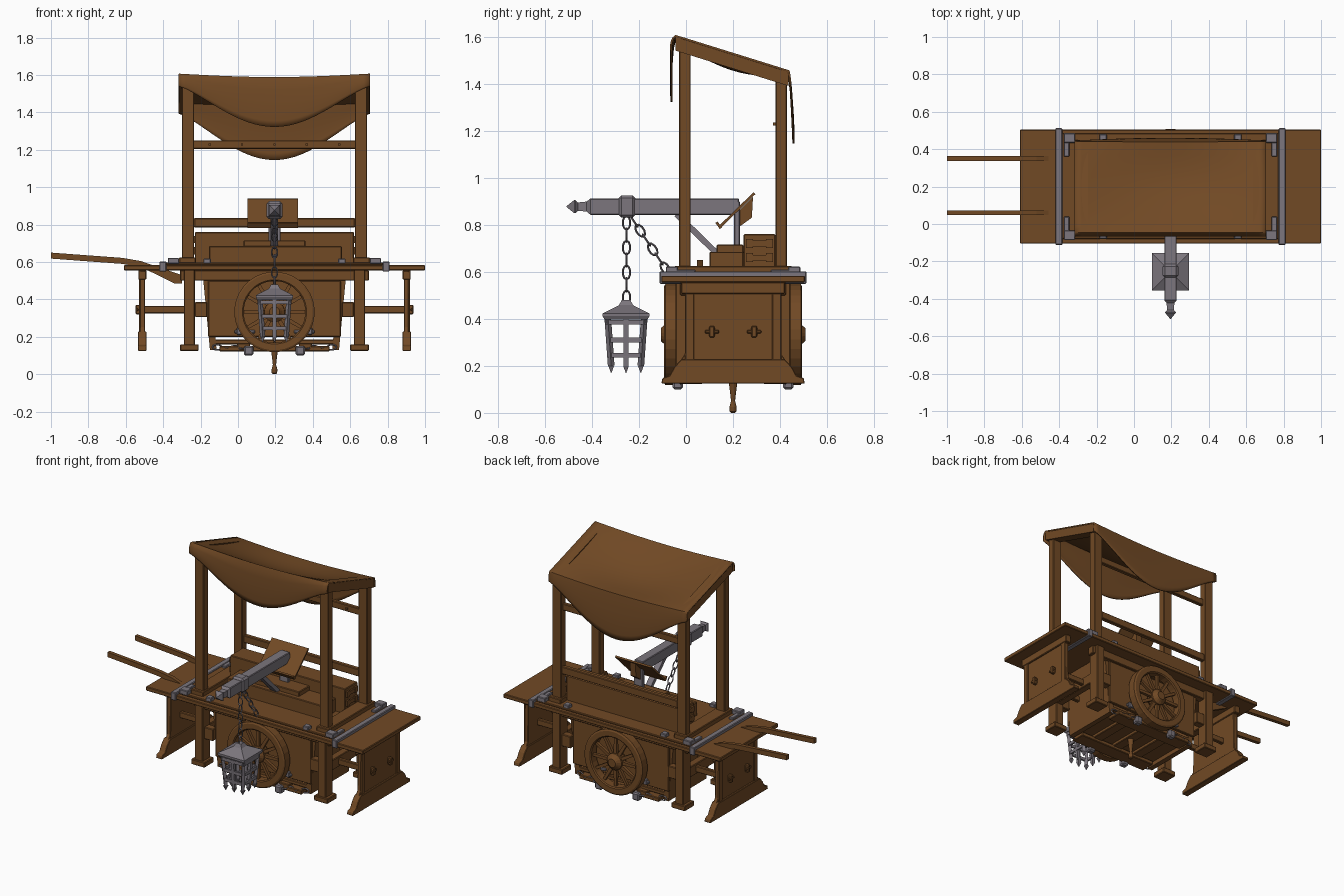
import bpy, bmesh, math
from mathutils import Vector, Matrix

if "Cube" in bpy.data.objects:
    bpy.data.objects.remove(bpy.data.objects["Cube"])

CX, CY = 0.195, 0.2          # centre of the stall


def material(name, rgb):
    m = bpy.data.materials.new(name)
    m.diffuse_color = (*rgb, 1)
    m.use_nodes = True
    m.node_tree.nodes["Principled BSDF"].inputs["Base Color"].default_value = m.diffuse_color
    return m


WOOD = material("brown wood", (0.165, 0.067, 0.018))
IRON = material("grey iron", (0.20, 0.18, 0.205))


def finish(name, bm, mat, bevel=0, smooth=False):
    bmesh.ops.recalc_face_normals(bm, faces=bm.faces)
    me = bpy.data.meshes.new(name)
    bm.to_mesh(me)
    bm.free()
    ob = bpy.data.objects.new(name, me)
    bpy.context.collection.objects.link(ob)
    me.materials.append(mat)
    if smooth:
        for p in me.polygons:
            p.use_smooth = True
    if bevel:
        b = ob.modifiers.new("bevel", 'BEVEL')
        b.width, b.segments = bevel, 1
    return ob


def box(name, x0, x1, y0, y1, z0, z1, mat=WOOD, bevel=0.004):
    bm = bmesh.new()
    m = Matrix.Translation(((x0 + x1) / 2, (y0 + y1) / 2, (z0 + z1) / 2)) @ Matrix.Diagonal((x1 - x0, y1 - y0, z1 - z0, 1))
    bmesh.ops.create_cube(bm, size=1, matrix=m)
    return finish(name, bm, mat, bevel)


def beam(name, p, q, w, h, mat=WOOD, taper=1.0):
    """Square bar from p to q; taper scales the q end."""
    p, q = Vector(p), Vector(q)
    d = q - p
    m = Matrix.Translation((p + q) / 2) @ d.to_track_quat('Z', 'Y').to_matrix().to_4x4()
    bm = bmesh.new()
    bmesh.ops.create_cube(bm, size=1)
    for v in bm.verts:
        k = taper if v.co.z > 0 else 1
        v.co = m @ Vector((v.co.x * w * k, v.co.y * h * k, v.co.z * d.length))
    return finish(name, bm, mat)


def prism(name, pts, axis, a, b, mat=WOOD, bevel=0):
    """Extrude a 2D outline along x (pts are y,z) or y (pts are x,z)."""
    bm = bmesh.new()
    put = (lambda p, t: (t, p[0], p[1])) if axis == 'x' else (lambda p, t: (p[0], t, p[1]))
    lo = [bm.verts.new(put(p, a)) for p in pts]
    hi = [bm.verts.new(put(p, b)) for p in pts]
    bm.faces.new(lo)
    bm.faces.new(hi)
    for i in range(len(pts)):
        j = (i + 1) % len(pts)
        bm.faces.new((lo[i], lo[j], hi[j], hi[i]))
    return finish(name, bm, mat, bevel)


def lathe(name, prof, m, n, mat=WOOD, closed=False):
    """Spin (radius, height) points round local z, placed by matrix m."""
    bm = bmesh.new()
    rings = [[bm.verts.new(m @ Vector((r * math.cos(2 * math.pi * (i + .5) / n), r * math.sin(2 * math.pi * (i + .5) / n), z)))
              for i in range(n)] for r, z in prof]
    for k in range(len(prof) if closed else len(prof) - 1):
        A, B = rings[k], rings[(k + 1) % len(prof)]
        for i in range(n):
            bm.faces.new((A[i], A[(i + 1) % n], B[(i + 1) % n], B[i]))
    if not closed:
        bm.faces.new(rings[0])
        bm.faces.new(rings[-1])
    return finish(name, bm, mat)


def chain(name, p, q, pitch=0.05, r=0.0045):
    p, q = Vector(p), Vector(q)
    n = max(1, round((q - p).length / pitch))
    rot = (q - p).to_track_quat('X', 'Z').to_matrix().to_4x4()
    bm = bmesh.new()
    for k in range(n):
        m = Matrix.Translation(p.lerp(q, (k + .5) / n)) @ rot @ Matrix.Rotation(k % 2 * math.pi / 2, 4, 'X')
        rings = []
        for i in range(10):
            a = 2 * math.pi * i / 10
            c = Vector((pitch * .58 * math.cos(a), pitch * .32 * math.sin(a), 0))
            o = Vector((math.cos(a), math.sin(a), 0))
            rings.append([bm.verts.new(m @ (c + o * r * math.cos(b * math.pi / 2) + Vector((0, 0, r * math.sin(b * math.pi / 2)))))
                          for b in range(4)])
        for i in range(10):
            A, B = rings[i], rings[(i + 1) % 10]
            for b in range(4):
                bm.faces.new((A[b], A[(b + 1) % 4], B[(b + 1) % 4], B[b]))
    return finish(name, bm, IRON)


# Table top and raised middle board
box("table_top", -0.61, 1.0, -0.105, 0.505, 0.555, 0.583)
box("table_middle", -0.385, 0.775, -0.08, 0.485, 0.583, 0.596)

for s in (-1, 1):
    X = lambda d: CX + s * d
    bx = lambda name, a, b, *r, **k: box(name, min(X(a), X(b)), max(X(a), X(b)), *r, **k)
    # Iron strap across the table, wrapped over the edges
    bx("table_strap", 0.578, 0.615, -0.112, 0.512, 0.548, 0.602, mat=IRON)
    # Trestle end with flared foot and raised frame
    half = [(.305, .125), (.30, .148), (.27, .158), (.25, .195), (.22, .228), (.205, .25), (.2, .51), (.225, .555)]
    out = [(CY - a, z) for a, z in half] + [(CY + a, z) for a, z in reversed(half)]
    prism("trestle_panel", out, 'x', X(0.692), X(0.718), bevel=0.003)
    prism("trestle_foot", out[:5] + out[-5:], 'x', X(0.684), X(0.73), bevel=0.003)
    bx("trestle_top_rail", 0.685, 0.728, -0.02, 0.42, 0.505, 0.556)
    for t in (-1, 1):
        y = CY + t * 0.185
        bx("trestle_stile", 0.715, 0.725, y - .02, y + .02, 0.22, 0.51)
        y = CY + t * 0.09
        bx("tenon", 0.7, 0.742, y - .011, y + .011, 0.32, 0.37)
        bx("tenon_wedge", 0.728, 0.738, y - .03, y + .03, 0.337, 0.353)
        # Leg with foot under each canopy post, plus the post itself
        y = CY + t * 0.205
        bx("leg", 0.425, 0.485, y - .04, y + .04, 0.14, 0.56)
        bx("leg_foot", 0.405, 0.505, y - .05, y + .05, 0.125, 0.16)
        bx("leg_cheek", 0.36, 0.425, y - .025, y + .025, 0.305, 0.385)
        bx("post", 0.43, 0.495, y - .025, y + .025, 0.59, 1.57 if t < 0 else 1.42)
        # Iron corner clamps and post brackets
        y = CY + t * 0.26
        bx("corner_clamp", 0.51, 0.57, y - .026, y + .026, 0.59, 0.622, mat=IRON)
        bx("clamp_arm", 0.54, 0.57, min(y, y - t * .1), max(y, y - t * .1), 0.59, 0.61, mat=IRON)
        bx("post_bracket", 0.34, 0.38, y - .02, y + .02, 0.59, 0.618, mat=IRON)
    # Sill beam and sloping canopy rail
    bx("sill", 0.42, 0.51, -0.05, 0.45, 0.59, 0.625)
    prism("canopy_side_rail", [(-.045, 1.54), (-.045, 1.6), (.435, 1.45), (.435, 1.39)], 'x', X(.44), X(.508))
    # Cross rail joining the legs
    bx("leg_cross_rail", 0.43, 0.48, 0, 0.4, 0.31, 0.38)
    # Angled side board of the cart body
    prism("body_side_board", [(X(.385), .55), (X(.345), .13), (X(.31), .13), (X(.34), .55)], 'y', 0.0, 0.4)

# Long stretchers, under rails and front/back fascia
for t in (-1, 1):
    y = CY + t * .09
    box("stretcher", -0.53, 0.92, y - .013, y + .013, 0.325, 0.365)
    y = CY + t * .2
    box("under_rail", -0.31, 0.70, y - .025, y + .025, 0.5, 0.556)
    box("body_wall", -0.16, 0.55, y - .012, y + .012, 0.2, 0.5)
    # Wheel: rim, hub, spokes, on an axle along y
    wy = CY + t * 0.262
    m = Matrix.Translation((CX, wy, 0.333)) @ Matrix.Rotation(math.pi / 2 * t, 4, 'X').inverted()
    lathe("wheel_rim", [(.215, -.026), (.215, .026), (.205, .032), (.172, .032), (.165, .026), (.165, -.026)], m, 32, closed=True)
    lathe("wheel_hub", [(.04, -.05), (.055, -.03), (.055, .02), (.04, .032), (.028, .045)], m, 16)
    for k in range(12):
        a = 2 * math.pi * k / 12
        d = Vector((math.cos(a), 0, math.sin(a)))
        c = Vector((CX, wy, .333))
        beam("wheel_spoke", c + d * .04, c + d * .175, .022, .022, taper=.8)
    # Iron latches, lower blocks and chains
    for s in (-1, 1):
        x = CX + s * .16
        lat = CY + t * .217
        box("latch", x - .055, x + .055, lat - .008, lat + .008, .218, .236, IRON)
        box("latch_plate", x + s * .03 - .012, x + s * .03 + .012, lat - .012, lat + .012, .21, .248, IRON)
        x = CX + s * .138
        box("chain_block", x - .025, x + .025, CY + t * .235 - .022, CY + t * .235 + .022, .1, .152, IRON, .008)
        chain("lower_chain", (x, CY + t * .235, .135), (CX + s * .33, CY + t * .2, .145), .045)
    box("bottom_plank", -0.1, 0.49, CY + t * .18 - .05, CY + t * .18 + .05, .122, .15)
box("body_floor", -0.14, 0.53, 0.0, 0.4, .16, .185)
lathe("axle", [(.025, -.25), (.025, .25)], Matrix.Translation((CX, CY, .333)) @ Matrix.Rotation(math.pi / 2, 4, 'X'), 12)
for x in (0.03, CX, 0.36):
    box("bottom_cross_plank", x - .035, x + .035, -0.03, 0.43, .14, .165)
# Turned peg beneath
lathe("bottom_peg", [(.008, 0), (.015, .006), (.016, .025), (.009, .05), (.011, .07), (.015, .1), (.02, .14)],
      Matrix.Translation((CX, CY, 0)), 12)

# Push handles, bent under the table
for y in (0.06, 0.35):
    prism("push_handle", [(-1, .65), (-.62, .622), (-.52, .605), (-.42, .57), (-.3, .53), (-.3, .485), (-.34, .485),
                          (-.45, .54), (-.53, .575), (-.62, .59), (-1, .618)], 'y', y - .0125, y + .0125)

# Back rails with pegs
box("back_rail_low", -0.235, 0.625, 0.395, 0.425, 0.785, 0.835)
box("back_rail_high", -0.285, 0.675, 0.382, 0.41, 1.205, 1.25)
for k in range(5):
    x = CX + (k - 2) * .173
    box("rail_peg", x - .006, x + .006, .37, .39, 1.222, 1.234, bevel=0)

# Stepped display boxes with strapped ends
box("display_box_back", -0.23, 0.62, 0.245, 0.38, 0.59, 0.76)
box("display_box_front", -0.155, 0.555, 0.1, 0.245, 0.59, 0.685)
box("display_box_step", 0.03, 0.36, 0.13, 0.245, 0.68, 0.715)
for x in (-0.234, 0.624):
    for z in (.66, .72):
        box("box_strap", x - .005, x + .005, .255, .37, z - .012, z + .012, bevel=0)
        for y in (.27, .355):
            box("strap_end", x - .007, x + .007, y - .014, y + .014, z - .019, z + .019, bevel=0)

# Iron crane arm, post and brace
box("arm", CX - .033, CX + .033, -0.41, 0.225, 0.842, 0.912, IRON)
box("arm_collar", CX - .042, CX + .042, -0.287, -0.215, 0.83, 0.925, IRON, .012)
lathe("arm_tip", [(.045, 0), (.03, .012), (.025, .05), (.04, .06), (.04, .065), (.002, .098)],
      Matrix.Translation((CX, -.41, .877)) @ Matrix.Rotation(math.pi / 2, 4, 'X'), 4, IRON)
box("arm_post", CX - .033, CX + .033, 0.205, 0.23, 0.6, 0.9, IRON)
beam("arm_brace", (CX, -.04, .845), (CX, .17, .64), .04, .025, IRON)
# Tilted reading board with lip and bracket
prism("reading_board", [(.14, .795), (.148, .787), (.295, .93), (.287, .938)], 'x', .05, .32)
prism("board_lip", [(.125, .808), (.143, .782), (.153, .787), (.135, .813)], 'x', .05, .32)
prism("board_bracket", [(.225, .79), (.28, .83), (.285, .92), (.225, .86)], 'x', CX - .02, CX + .02)

# Hanging chains
chain("lantern_chain", (CX, -.253, .835), (CX, -.253, .465))
chain("stay_chain", (CX, -.235, .835), (CX, -.075, .595))

# Iron lantern cage: roof, bars with spikes, bands
LY = -.255
R2 = math.sqrt(2)
lathe("lantern_roof", [(.092 * R2, .398), (.1 * R2, .412), (.1 * R2, .422), (.03 * R2, .458), (.018 * R2, .48)],
      Matrix.Translation((CX, LY, 0)), 4, IRON)
for i in (-1, 0, 1):
    for j in (-1, 0, 1):
        if i or j:
            top = Vector((CX + i * .078, LY + j * .078, .41))
            low = Vector((CX + i * .063, LY + j * .063, .2))
            beam("lantern_bar", top, low, .02, .02, IRON)
            beam("lantern_spike", low, low + Vector((0, 0, -.03)), .024, .024, IRON, .1)
for z, h in ((.385, .082), (.31, .074), (.245, .07)):
    for t in (-1, 1):
        box("lantern_band", CX - h, CX + h, LY + t * h - .006, LY + t * h + .006, z - .01, z + .01, IRON, 0)
        box("lantern_band", CX + t * h - .006, CX + t * h + .006, LY - h, LY + h, z - .01, z + .01, IRON, 0)

# Sagging cloth canopy: front flap, top, back flap
bm = bmesh.new()
NU, NF, NT = 28, 8, 14
rows = []
for i in range(NU + 1):
    u = i / NU
    s = math.sin(math.pi * u)
    w = max(s, 0) ** 1.3
    x = -0.317 + u * 1.023
    col = []
    for k in range(NF):                      # front flap, from hem up
        f = 1 - k / NF
        col.append((x, -.052 - .012 * math.sin(f * 2.2), 1.6 - .018 * s - f * (.06 + .20 * w)))
    for k in range(NT + 1):                  # sloping top
        v = k / NT
        col.append((x, -.045 + v * .482, 1.603 - .15 * v - .018 * s - .05 * s * math.sin(math.pi * v)))
    for k in range(1, NF + 1):               # back flap, down to hem
        f = k / NF
        col.append((x, .437 + .02 * math.sin(f * 1.8) * (.3 + .7 * s), 1.453 - .018 * s - f * (.06 + .23 * w)))
    rows.append([bm.verts.new(c) for c in col])
for i in range(NU):
    for k in range(len(rows[0]) - 1):
        bm.faces.new((rows[i][k], rows[i + 1][k], rows[i + 1][k + 1], rows[i][k + 1]))
cloth = finish("cloth_canopy", bm, WOOD, smooth=True)
sol = cloth.modifiers.new("thickness", 'SOLIDIFY')
sol.thickness, sol.offset = 0.008, 0
bpy.context.view_layer.objects.active = cloth
cloth.select_set(True)
bpy.ops.object.shade_smooth_by_angle(angle=math.radians(40))
